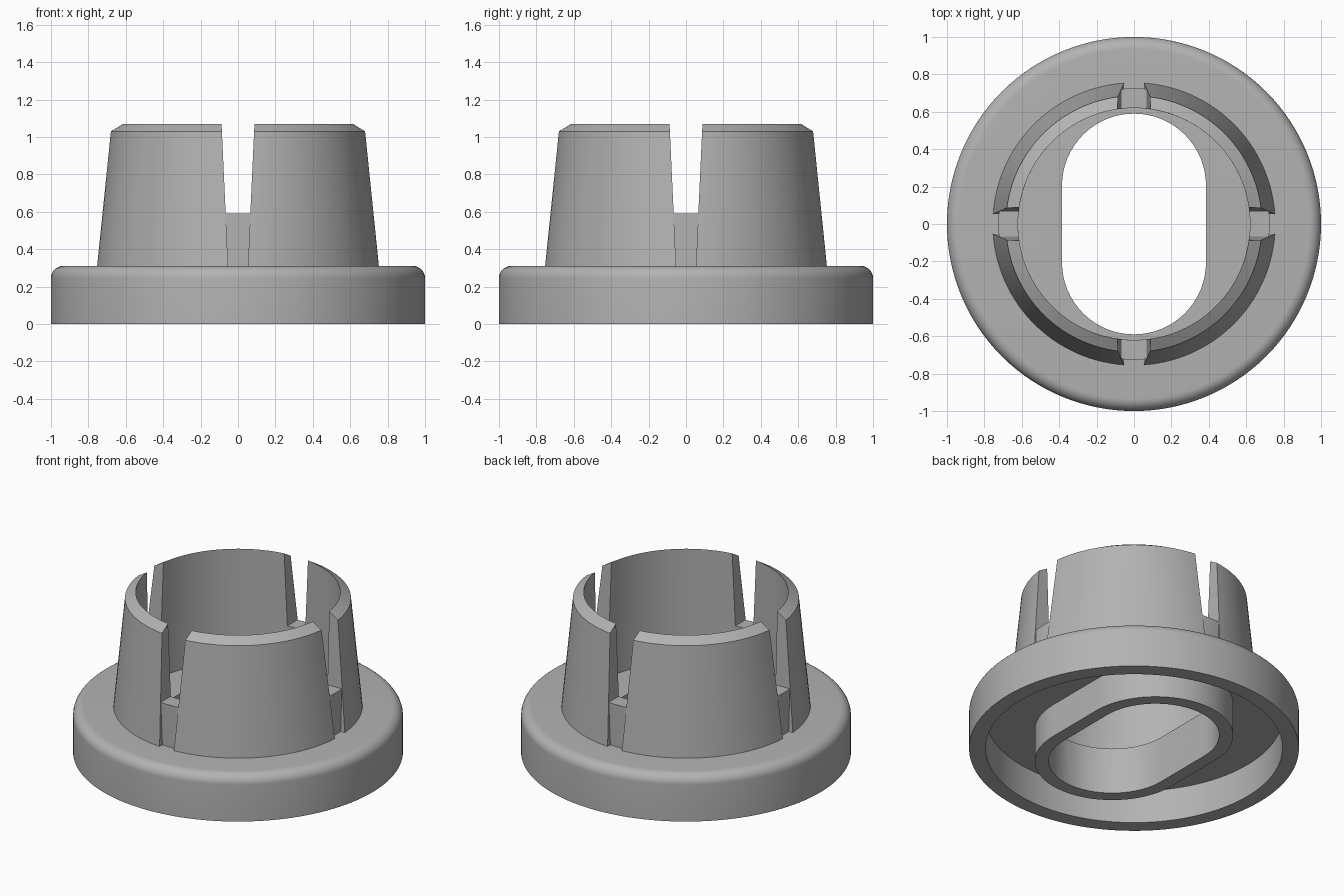
import bpy, bmesh
from math import sin, cos, asin, pi, radians

default = bpy.data.objects.get("Cube")
if default:
    bpy.data.objects.remove(default, do_unlink=True)

grey = bpy.data.materials.new("plain grey")
grey.use_nodes = True
COLOUR = (0.45, 0.45, 0.45, 1)
grey.diffuse_color = COLOUR
grey.node_tree.nodes["Principled BSDF"].inputs["Base Color"].default_value = COLOUR

FLOOR = 0.31      # top of the flange
SUNK = 0.28       # upper parts start slightly inside the flange
TOP = 1.07
BORE = 0.62


def finish(name, bm):
    bmesh.ops.recalc_face_normals(bm, faces=bm.faces)
    mesh = bpy.data.meshes.new(name)
    bm.to_mesh(mesh)
    bm.free()
    mesh.materials.append(grey)
    obj = bpy.data.objects.new(name, mesh)
    bpy.context.collection.objects.link(obj)
    return obj


def smooth(obj):
    bpy.ops.object.select_all(action='DESELECT')
    obj.select_set(True)
    bpy.context.view_layer.objects.active = obj
    bpy.ops.object.shade_smooth_by_angle(angle=radians(25))


def lathe(name, profile, steps=128):
    bm = bmesh.new()
    verts = [bm.verts.new((r, 0, z)) for r, z in profile]
    edges = [bm.edges.new(pair) for pair in zip(verts, verts[1:])]
    bmesh.ops.spin(bm, geom=verts + edges, cent=(0, 0, 0), axis=(0, 0, 1),
                   angle=2 * pi, steps=steps, use_duplicate=False)
    bmesh.ops.remove_doubles(bm, verts=bm.verts, dist=0.0001)
    return finish(name, bm)


def stadium(name, radius, bottom, top, straight=0.205, steps=32):
    # Round-ended prism, long along y
    bm = bmesh.new()
    ring = []
    for side in (0, 1):
        for i in range(steps + 1):
            a = pi * (side + i / steps)
            y = radius * sin(a) + (-straight if side else straight)
            ring.append(bm.verts.new((radius * cos(a), y, bottom)))
    face = bm.faces.new(ring)
    new = bmesh.ops.extrude_face_region(bm, geom=[face])["geom"]
    moved = [v for v in new if isinstance(v, bmesh.types.BMVert)]
    bmesh.ops.translate(bm, verts=moved, vec=(0, 0, top - bottom))
    return finish(name, bm)


def combine(target, tool, operation):
    mod = target.modifiers.new(operation.lower(), 'BOOLEAN')
    mod.object, mod.operation, mod.solver = tool, operation, 'EXACT'
    bpy.context.view_layer.objects.active = target
    bpy.ops.object.modifier_apply(modifier=mod.name)
    bpy.data.objects.remove(tool, do_unlink=True)


def slot_angle(r, z):
    # Slots widen evenly towards the top
    half = 0.053 + 0.035 * (z - FLOOR) / (TOP - FLOOR)
    return asin(half / r)


def sector(name, profile, limits, turn, steps):
    # Closed profile swept between angle limits that vary with radius and height
    bm = bmesh.new()
    rows = []
    for i in range(steps + 1):
        row = []
        for r, z in profile:
            start, end = limits(r, z)
            a = turn + start + (end - start) * i / steps
            row.append(bm.verts.new((r * cos(a), r * sin(a), z)))
        rows.append(row)
    n = len(profile)
    for a, b in zip(rows, rows[1:]):
        for j in range(n):
            k = (j + 1) % n
            bm.faces.new((a[j], a[k], b[k], b[j]))
    bm.faces.new(rows[0])
    bm.faces.new(rows[-1])
    smooth(finish(name, bm))


# Flange: rounded top edge, hollow underneath, with an oval walled opening
fillet = 0.065
rounding = [(1 - fillet + fillet * cos(t * pi / 16), FLOOR - fillet + fillet * sin(t * pi / 16))
            for t in range(9)]
flange = lathe("flange", [(0, 0.22), (0.9, 0.22), (0.9, 0), (1, 0)] + rounding + [(0, FLOOR)])
combine(flange, stadium("opening_wall", 0.47, 0, 0.27), 'UNION')
combine(flange, stadium("opening_cutter", 0.385, -0.1, 0.5), 'DIFFERENCE')
smooth(flange)

# Collar: four tapered panels with bevelled tops, and low bridges in the slots
panel = [(BORE, SUNK), (0.758, SUNK), (0.685, 1.03), (BORE, TOP)]
bridge = [(BORE, SUNK), (0.725, SUNK), (0.725, 0.59), (BORE, 0.59)]
for q in range(4):
    sector(f"collar_panel_{q + 1}", panel,
           lambda r, z: (slot_angle(r, z), pi / 2 - slot_angle(r, z)), q * pi / 2, 28)
    sector(f"slot_bridge_{q + 1}", bridge,
           lambda r, z: (-slot_angle(r, z), slot_angle(r, z)), q * pi / 2, 4)
